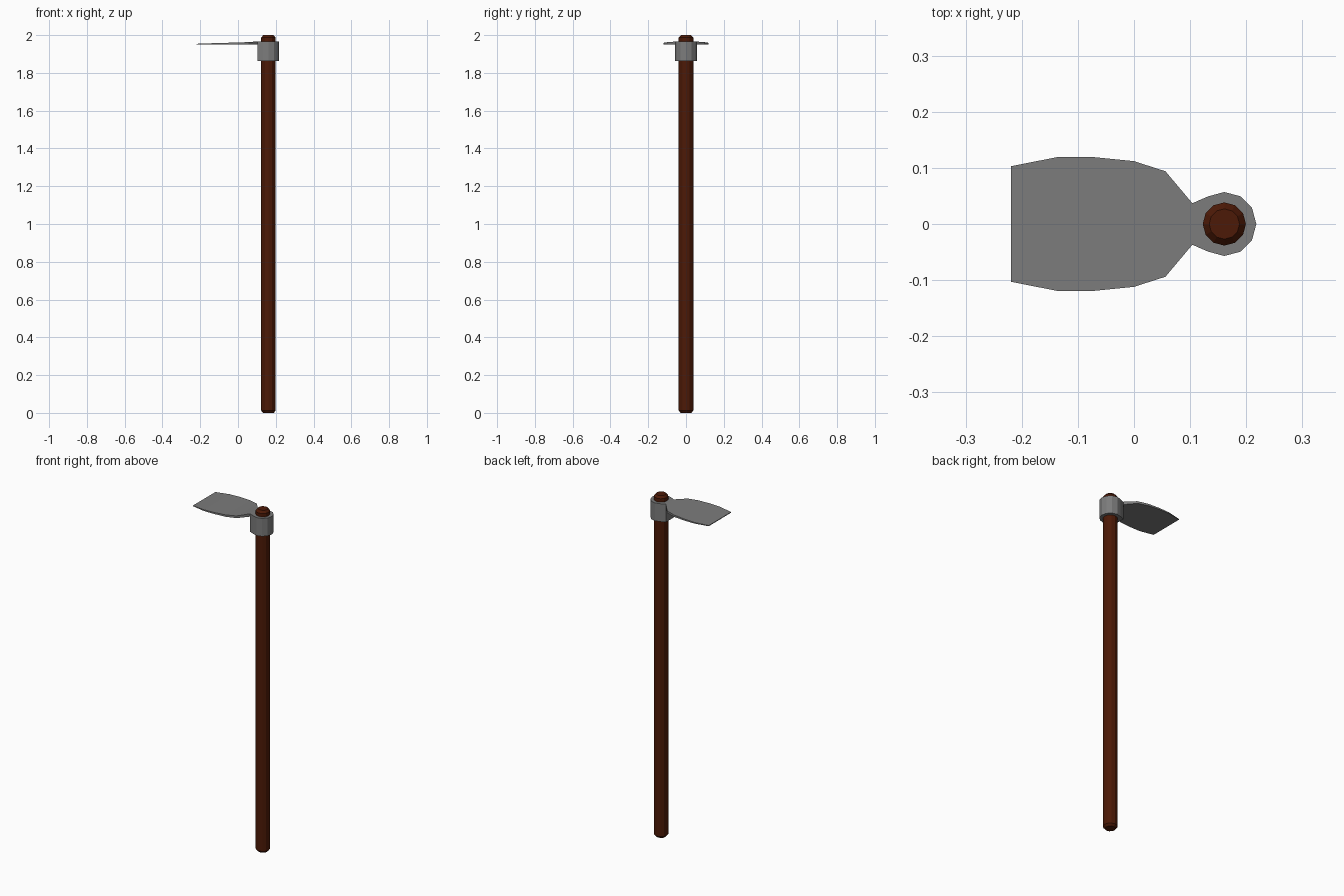
import bpy, bmesh
from math import cos, sin, pi

if "Cube" in bpy.data.objects:
    bpy.data.objects.remove(bpy.data.objects["Cube"])

CX = 0.161    # handle axis
SIDES = 12


def material(name, color):
    m = bpy.data.materials.new(name)
    m.diffuse_color = color
    m.use_nodes = True
    m.node_tree.nodes["Principled BSDF"].inputs["Base Color"].default_value = m.diffuse_color
    return m


wood = material("wood", (0.073, 0.010, 0.002, 1))
iron = material("iron", (0.2, 0.2, 0.2, 1))


def circle(r, z):
    return [(CX + r * cos(2 * pi * i / SIDES), r * sin(2 * pi * i / SIDES), z)
            for i in range(SIDES)]


def loft(name, loops, mat, cap=True, close=False):
    """Skin a series of equal-length vertex loops."""
    bm = bmesh.new()
    rings = [[bm.verts.new(p) for p in loop] for loop in loops]
    pairs = list(zip(rings, rings[1:]))
    if close:
        pairs.append((rings[-1], rings[0]))
    for a, b in pairs:
        n = len(a)
        for i in range(n):
            j = (i + 1) % n
            bm.faces.new((a[i], a[j], b[j], b[i]))
    if cap:
        bm.faces.new(rings[0][::-1])
        bm.faces.new(rings[-1])
    bmesh.ops.recalc_face_normals(bm, faces=bm.faces)
    me = bpy.data.meshes.new(name)
    bm.to_mesh(me)
    bm.free()
    me.materials.append(mat)
    ob = bpy.data.objects.new(name, me)
    bpy.context.collection.objects.link(ob)
    return ob


# Wooden handle with chamfered ends
loft("handle", [circle(r, z) for r, z in
                ((0.028, 0), (0.0385, 0.012), (0.0385, 1.987), (0.027, 2.0))], wood)


# Socket collar, flattened on the blade side
def collar_outline(z):
    pts = circle(0.057, z)
    for i, y in ((5, 0.037), (6, 0.0), (7, -0.037)):
        pts[i] = (0.104, y, z)
    return pts


LOW, HIGH = 1.862, 1.967
loft("socket_collar", [collar_outline(LOW), collar_outline(HIGH),
                       circle(0.037, HIGH), circle(0.037, LOW)],
     iron, cap=False, close=True)

# Blade: stations of x, half width, underside z, top z
stations = [(-0.219, 0.103, 1.950, 1.954), (-0.138, 0.119, 1.950, 1.957),
            (-0.07, 0.119, 1.950, 1.959), (0.0, 0.112, 1.950, 1.961),
            (0.056, 0.094, 1.950, 1.963), (0.104, 0.037, 1.950, 1.967)]
loft("blade", [[(x, -w, lo), (x, w, lo), (x, w, hi), (x, -w, hi)]
               for x, w, lo, hi in stations], iron)
